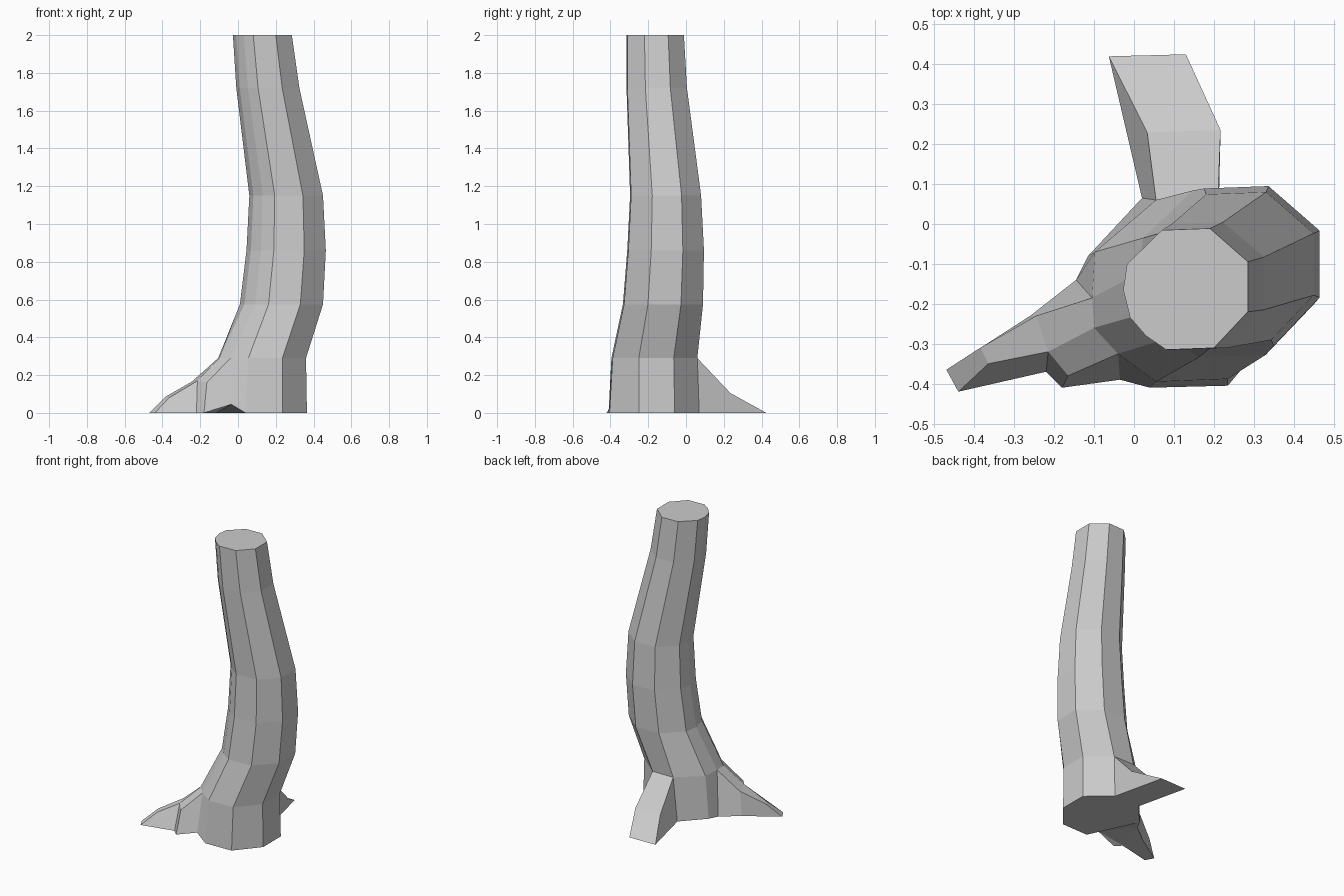
import bpy, bmesh

if "Cube" in bpy.data.objects:
    bpy.data.objects.remove(bpy.data.objects["Cube"])

bm = bmesh.new()


def add(points):
    return [bm.verts.new(p) for p in points]


def faces(*quads):
    return [bm.faces.new(q) for q in quads]


# Trunk cross-section (unit outline, clockwise from the left side)
outline = [(-1, -.01), (-.94, .41), (-.38, .97), (.39, 1), (1, .45),
           (1, -.375), (.455, -.97), (-.31, -1), (-.635, -.77), (-.89, -.47)]
# Flared foot: ground ring (one corner slightly lifted) and the ring above
base = add([(-.145, -.14, 0), (-.115, -.08, 0), (.02, .065, 0), (.213, .07, 0), (.365, -.06, 0),
            (.365, -.25, 0), (.235, -.405, 0), (.04, -.41, 0), (-.035, -.39, .045)])
collar = add([(x, y, .29) for x, y in [
    (-.105, -.185), (-.098, -.07), (.055, .06), (.21, .06), (.36, -.065),
    (.36, -.25), (.235, -.388), (.055, -.395), (-.04, -.325), (-.1, -.26)]])
for i in (0, 1, 3, 4, 5, 6, 7):
    faces((base[i], base[i + 1], collar[i + 1], collar[i]))

# Bent trunk: height, centre x/y, radius x/y
low = collar
for z, cx, cy, rx, ry in [(.575, .23, -.122, .22, .212), (.86, .255, -.108, .21, .203),
                          (1.15, .255, -.108, .195, .188), (1.72, .158, -.155, .167, .16),
                          (2, .129, -.163, .156, .152)]:
    ring = add([(cx + rx * x, cy + ry * y, z) for x, y in outline])
    for i in range(10):
        j = (i + 1) % 10
        faces((low[i], low[j], ring[j], ring[i]))
    low = ring
faces(low)

# Left root with a short side spur
l1, l2, l3 = add([(-.245, -.23, .165), (-.385, -.31, .085), (-.47, -.365, 0)])
r1, r2, r3 = add([(-.215, -.32, .17), (-.365, -.35, .08), (-.44, -.42, 0)])
foot, spur, s1, s2 = add([(-.26, -.23, 0), (-.165, -.38, .16), (-.22, -.37, 0), (-.18, -.41, 0)])
faces((collar[0], l1, r1, collar[9]), (l1, l2, r2, r1), (l2, l3, r3, r2),
      (collar[9], r1, spur, collar[8]), (collar[0], base[0], foot, l1), (l1, foot, l3, l2),
      (r1, r2, r3, s1), (r1, s1, s2, spur), (spur, s2, base[8], collar[8]))

# Back root
m1, m2, t1, t2 = add([(.033, .23, .105), (.217, .235, .105), (-.063, .42, 0), (.13, .425, 0)])
faces((collar[2], m1, m2, collar[3]), (m1, t1, t2, m2),
      (collar[2], base[2], t1, m1), (collar[3], m2, t2, base[3]))

# Underside
under = faces(base[:3] + [t1, t2] + base[3:] + [s2, s1, r3, l3, foot])
bmesh.ops.triangulate(bm, faces=under)
bmesh.ops.recalc_face_normals(bm, faces=bm.faces[:])

mesh = bpy.data.meshes.new("tree_trunk")
bm.to_mesh(mesh)
bm.free()
bpy.context.collection.objects.link(bpy.data.objects.new("tree_trunk", mesh))
